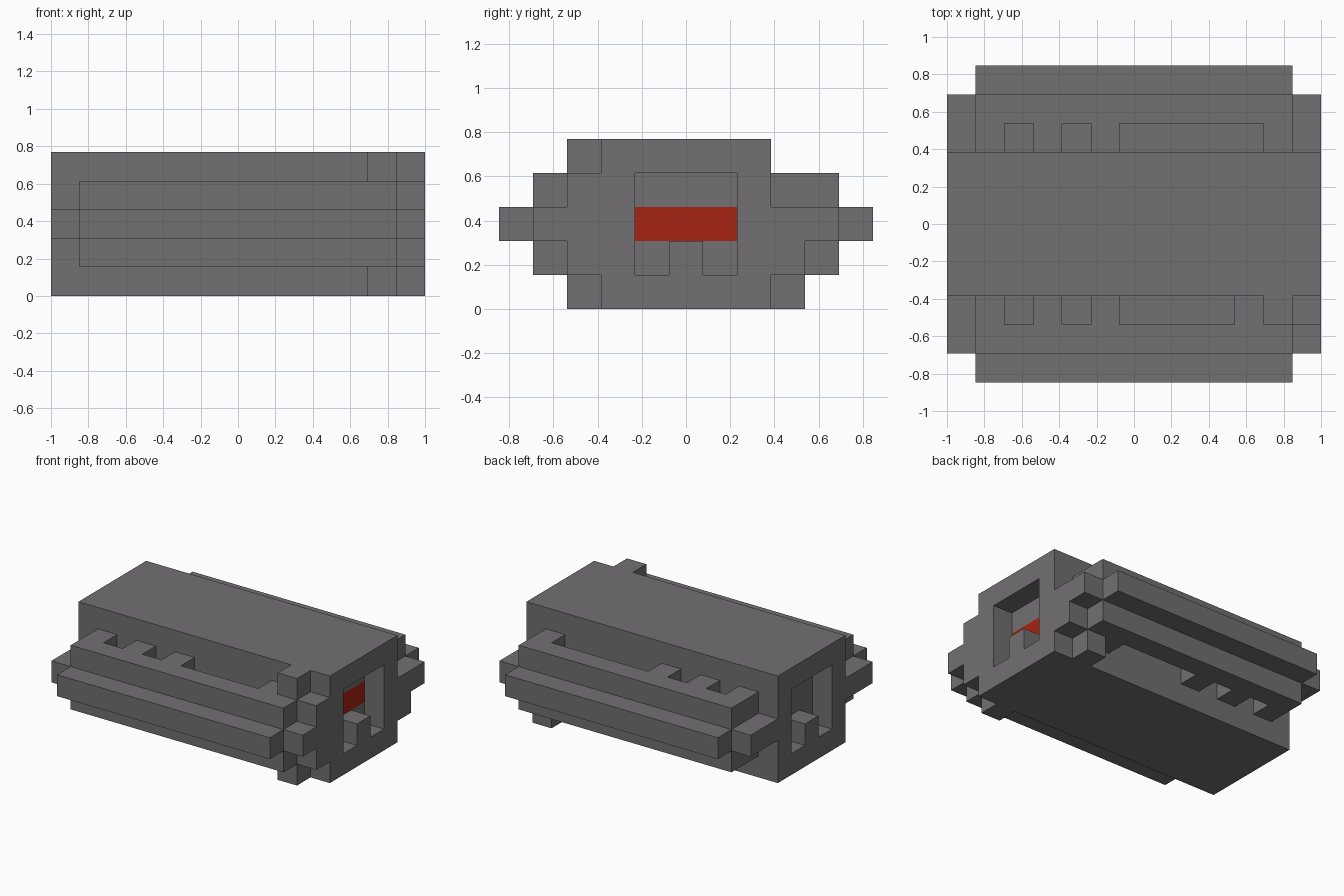
import bpy, bmesh
from mathutils import Vector
from itertools import product

cube = bpy.data.objects.get("Cube")
if cube:
    bpy.data.objects.remove(cube, do_unlink=True)

CELL = 2 / 13                      # size of one building block
ORIGIN = Vector((-1, -5.5 * CELL, 0))


def material(name, colour):
    mat = bpy.data.materials.new(name)
    mat.use_nodes = True
    mat.diffuse_color = (*colour, 1)
    bsdf = next(n for n in mat.node_tree.nodes if n.type == 'BSDF_PRINCIPLED')
    bsdf.inputs["Base Color"].default_value = (*colour, 1)
    bsdf.inputs["Roughness"].default_value = 0.8
    return mat


grey = material("stone grey", (0.168, 0.162, 0.168))
red = material("deep red", (0.392, 0.017, 0.005))


def span(first, last):
    return range(first, last + 1)


def box(xs, ys, zs):
    return set(product(xs, ys, zs))


parts = {}

# Core: long box with a recessed window and a centre post at each end
core = box(span(0, 12), span(3, 7), span(0, 4))
core -= box((0, 12), span(4, 6), span(1, 3))
core |= box((0, 12), (5,), (1,))
panel = box((11,), span(4, 6), (2,))
parts["core"] = (core - panel, grey)
parts["red_panel"] = (panel, red)

# Side assemblies, stepping outward from the core
for side, inner, middle, outer in (("front", 2, 1, 0), ("back", 8, 9, 10)):
    front = side == "front"
    shelf = box(span(0, 12), (inner, middle), (2,))
    parts[side + "_shelf"] = (shelf, grey)
    parts[side + "_rim"] = (box(span(1, 11), (outer,), (2,)), grey)

    # Rails joined to the core by teeth, leaving open slots between
    lower = box(span(1, 11), (middle,), (1,))
    lower |= box((1, 3, 5, 10, 11), (inner,), (1,))
    upper = box(span(1, 11), (middle,), (3,))
    upper |= box((1, 3, 5, 10, 11) if front else (1, 3, 5, 11), (inner,), (3,))
    parts[side + "_lower_rail"] = (lower, grey)
    parts[side + "_upper_rail"] = (upper, grey)

    # Stepped corner blocks near the left end
    corner = box((12,), (inner,), (1,)) | box((11,), (inner,), (0,))
    if front:
        corner |= box((12,), (inner,), (3,)) | box((11,), (inner,), (4,))
    parts[side + "_corner_blocks"] = (corner, grey)

filled = set().union(*(cells for cells, _ in parts.values()))


def build(name, cells, mat):
    """Skin the exposed sides of a part's blocks and merge flat areas."""
    bm = bmesh.new()
    for cell in sorted(cells):
        for axis, sign in product(range(3), (-1, 1)):
            step = [0, 0, 0]
            step[axis] = sign
            if tuple(c + s for c, s in zip(cell, step)) in filled:
                continue
            n, u, v = Vector(step), Vector((0, 0, 0)), Vector((0, 0, 0))
            u[(axis + 1) % 3] = 1
            v = n.cross(u)
            mid = Vector(cell) + Vector((0.5, 0.5, 0.5)) + n / 2
            ring = [mid + (a * u + b * v) / 2
                    for a, b in ((-1, -1), (1, -1), (1, 1), (-1, 1))]
            bm.faces.new([bm.verts.new(ORIGIN + p * CELL) for p in ring])
    bmesh.ops.remove_doubles(bm, verts=bm.verts, dist=0.001)
    bmesh.ops.dissolve_limit(bm, angle_limit=0.01, verts=bm.verts, edges=bm.edges)
    mesh = bpy.data.meshes.new(name)
    bm.to_mesh(mesh)
    bm.free()
    mesh.materials.append(mat)
    obj = bpy.data.objects.new(name, mesh)
    bpy.context.collection.objects.link(obj)


for name, (cells, mat) in parts.items():
    build(name, cells, mat)
